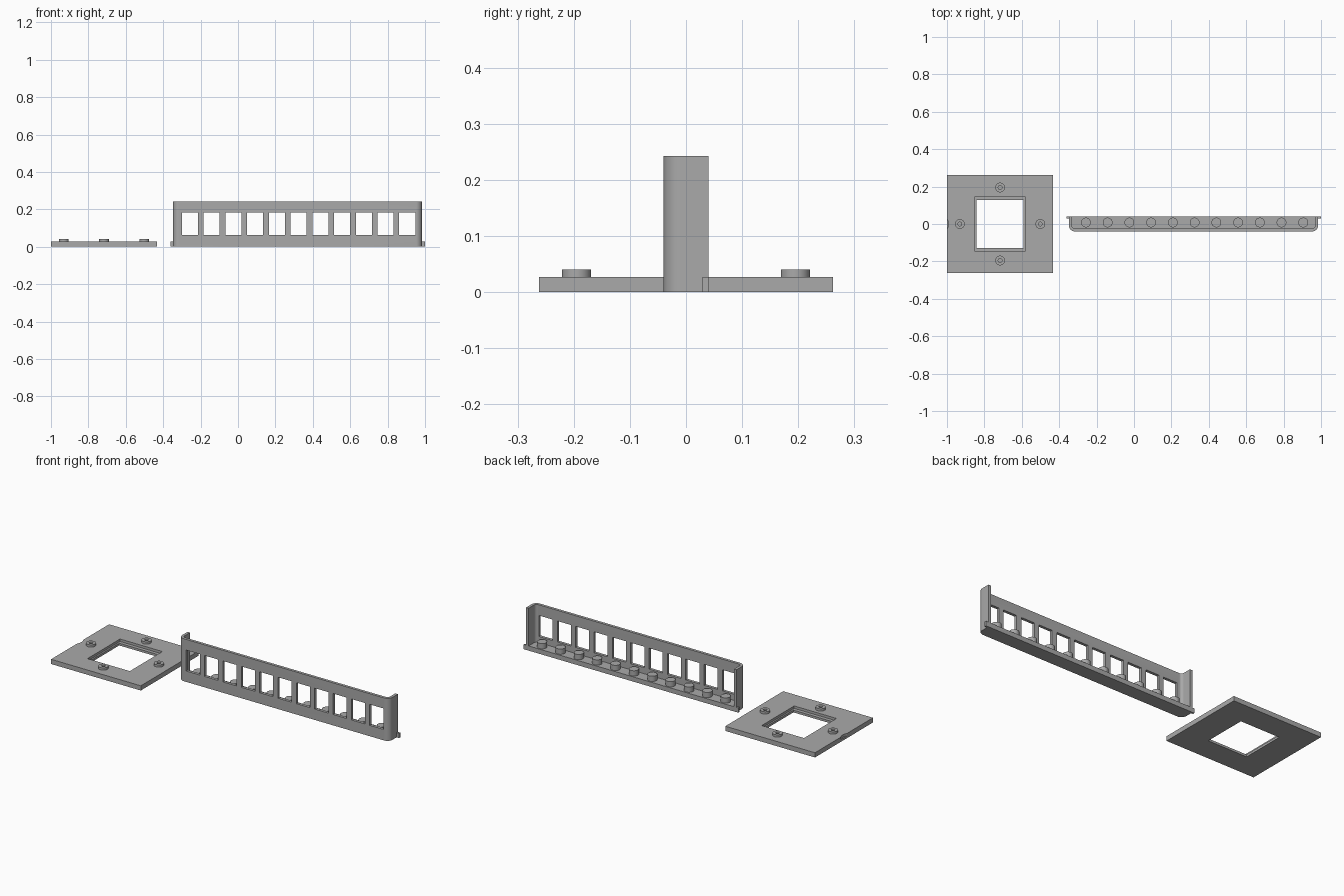
import bpy, bmesh, math
from mathutils import Matrix

if "Cube" in bpy.data.objects:
    bpy.data.objects.remove(bpy.data.objects["Cube"])

grey = bpy.data.materials.new("plain grey")
grey.diffuse_color = (0.4, 0.4, 0.4, 1)
grey.use_nodes = True
grey.node_tree.nodes["Principled BSDF"].inputs["Base Color"].default_value = grey.diffuse_color


def finish(name, bm, smooth=False):
    bmesh.ops.recalc_face_normals(bm, faces=bm.faces)
    mesh = bpy.data.meshes.new(name)
    bm.to_mesh(mesh)
    bm.free()
    mesh.materials.append(grey)
    ob = bpy.data.objects.new(name, mesh)
    bpy.context.collection.objects.link(ob)
    if smooth:
        smooth_edges(ob)
    return ob


def smooth_edges(ob):
    bpy.ops.object.select_all(action='DESELECT')
    ob.select_set(True)
    bpy.context.view_layer.objects.active = ob
    bpy.ops.object.shade_smooth_by_angle(angle=math.radians(35))


def add_box(bm, x0, x1, y0, y1, z0, z1):
    m = Matrix.Translation(((x0 + x1) / 2, (y0 + y1) / 2, (z0 + z1) / 2))
    bmesh.ops.create_cube(bm, size=1, matrix=m @ Matrix.Diagonal((x1 - x0, y1 - y0, z1 - z0, 1)))


def add_cylinder(bm, x, y, r, z0, z1):
    bmesh.ops.create_cone(bm, cap_ends=True, segments=32, radius1=r, radius2=r, depth=z1 - z0,
                          matrix=Matrix.Translation((x, y, (z0 + z1) / 2)))


def add_prism(bm, outline, z0, z1):
    face = bm.faces.new([bm.verts.new((x, y, z0)) for x, y in outline])
    ext = bmesh.ops.extrude_face_region(bm, geom=[face], use_keep_orig=True)
    bmesh.ops.translate(bm, vec=(0, 0, z1 - z0),
                        verts=[v for v in ext["geom"] if isinstance(v, bmesh.types.BMVert)])


def cut(ob, bm):
    cutter = finish("cutter", bm)
    cutter.hide_render = True
    mod = ob.modifiers.new("cut", 'BOOLEAN')
    mod.object, mod.solver = cutter, 'EXACT'
    bpy.context.view_layer.objects.active = ob
    bpy.ops.object.modifier_apply(modifier=mod.name)
    bpy.data.objects.remove(cutter)


def u_path(x0, x1, y0, y1, r, n=10):
    """Open U with two rounded front corners, from back left to back right."""
    pts = [(x0, y1)]
    for cx, start in ((x0 + r, math.pi), (x1 - r, 1.5 * math.pi)):
        for i in range(n + 1):
            a = start + i / n * math.pi / 2
            pts.append((cx + r * math.cos(a), y0 + r + r * math.sin(a)))
    return pts + [(x1, y1)]


# Square plate with a stepped opening and a shallow edge notch
PX = -0.716
bm = bmesh.new()
add_box(bm, -1, -0.432, -0.262, 0.262, 0, 0.027)
plate = finish("plate", bm)
for hx, hy, z0 in ((0.125, 0.127, -0.1), (0.134, 0.147, 0.013)):
    bm = bmesh.new()
    add_box(bm, PX - hx, PX + hx, -hy, hy, z0, 0.1)
    cut(plate, bm)
bm = bmesh.new()
add_cylinder(bm, -1.044, 0, 0.052, 0.013, 0.1)
cut(plate, bm)

# Bosses with blind screw holes
bm = bmesh.new()
holes = bmesh.new()
for dx, dy in ((0.215, 0), (-0.215, 0), (0, 0.195), (0, -0.195)):
    add_cylinder(bm, PX + dx, dy, 0.026, 0.02, 0.04)
    add_cylinder(holes, PX + dx, dy, 0.01, 0.025, 0.1)
bosses = finish("plate_bosses", bm)
cut(bosses, holes)
smooth_edges(bosses)

# Bracket wall: rounded U with a row of windows
X0, X1, Y0, Y1, T = -0.348, 0.984, -0.04, 0.04, 0.016
FLOOR = 0.027
outer = u_path(X0, X1, Y0, Y1, 0.032)
inner = u_path(X0 + T, X1 - T, Y0 + T, Y1, 0.016)
bm = bmesh.new()
add_prism(bm, outer + inner[::-1], 0, 0.243)
wall = finish("bracket_wall", bm)
centres = [-0.257 + i * 0.1162 for i in range(11)]
bm = bmesh.new()
for x in centres:
    add_box(bm, x - 0.043, x + 0.043, -0.1, 0.0, 0.062, 0.182)
cut(wall, bm)
smooth_edges(wall)

# Floor of the bracket, fitted inside the wall
bm = bmesh.new()
add_prism(bm, inner, 0, FLOOR)
finish("bracket_floor", bm, True)

# Pegs along the floor
bm = bmesh.new()
for x in centres:
    add_cylinder(bm, x, 0.008, 0.026, 0.01, 0.057)
finish("bracket_pegs", bm, True)

# Small tabs at the bottom back corners
bm = bmesh.new()
add_box(bm, -0.36, X0 + 0.002, 0.029, Y1, 0, FLOOR)
add_box(bm, X1 - 0.002, 1.0, 0.029, Y1, 0, FLOOR)
finish("bracket_end_tabs", bm)
